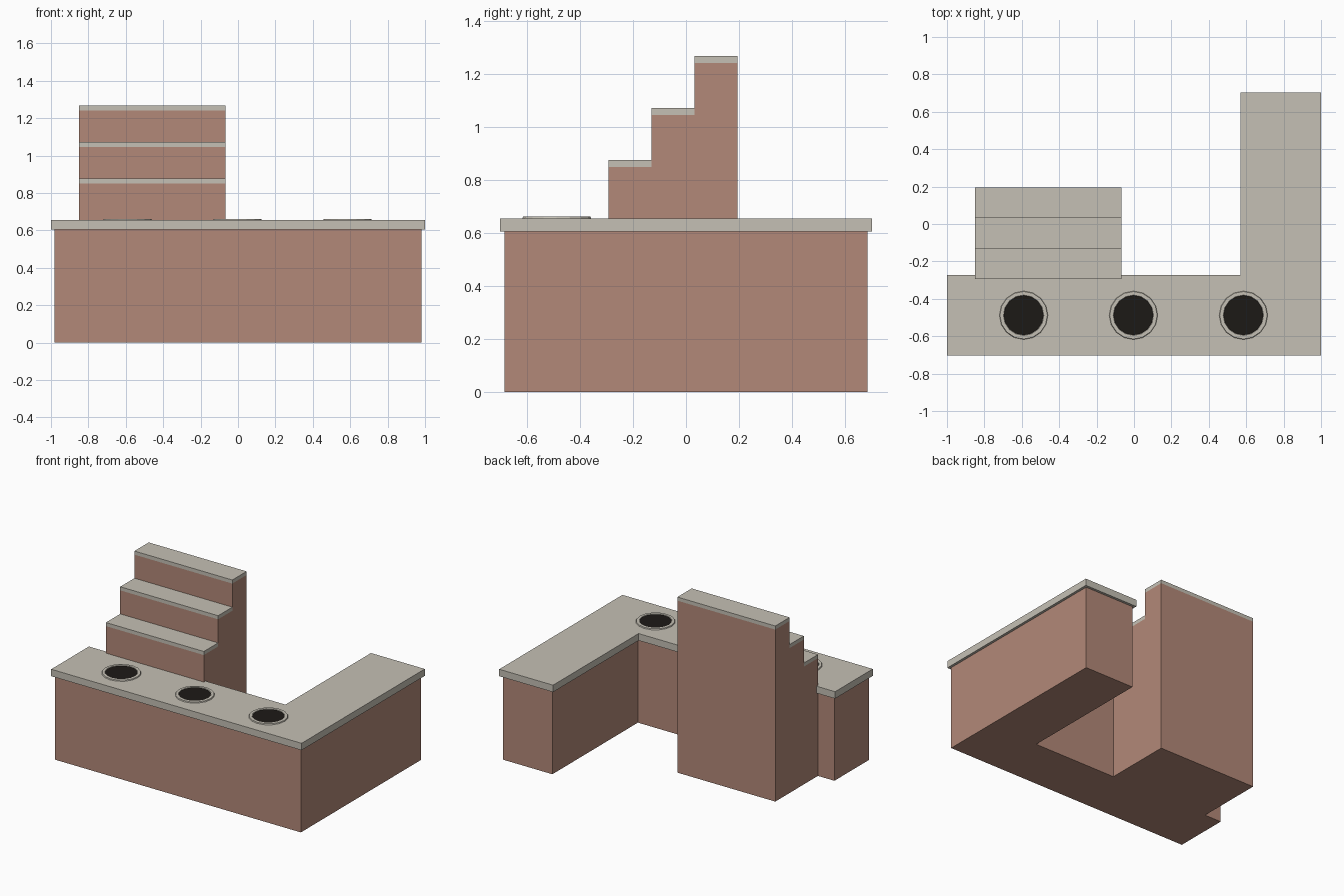
import bpy, bmesh, math

if "Cube" in bpy.data.objects:
    bpy.data.objects.remove(bpy.data.objects["Cube"])


def material(name, rgb):
    m = bpy.data.materials.new(name)
    m.diffuse_color = (*rgb, 1)
    m.use_nodes = True
    m.node_tree.nodes["Principled BSDF"].inputs["Base Color"].default_value = m.diffuse_color
    return m


CLAY = material("clay_panel", (0.45, 0.25, 0.19))
STONE = material("pale_stone", (0.56, 0.53, 0.46))
BLACK = material("black", (0.012, 0.01, 0.008))


def finish(name, bm, mat):
    bmesh.ops.recalc_face_normals(bm, faces=bm.faces)
    me = bpy.data.meshes.new(name)
    bm.to_mesh(me)
    bm.free()
    ob = bpy.data.objects.new(name, me)
    me.materials.append(mat)
    bpy.context.collection.objects.link(ob)
    return ob


def prism(name, points, direction, mat):
    """Extrude a planar outline along a direction."""
    bm = bmesh.new()
    face = bm.faces.new([bm.verts.new(p) for p in points])
    ext = bmesh.ops.extrude_face_region(bm, geom=[face])
    verts = [g for g in ext["geom"] if isinstance(g, bmesh.types.BMVert)]
    bmesh.ops.translate(bm, verts=verts, vec=direction)
    return finish(name, bm, mat)


def l_shape(d, z):
    """L-shaped counter outline, inset by d."""
    return [(-1 + d, -0.703 + d, z), (1 - d, -0.703 + d, z), (1 - d, 0.703 - d, z),
            (0.57 + d, 0.703 - d, z), (0.57 + d, -0.273 - d, z), (-1 + d, -0.273 - d, z)]


# L-shaped counter
prism("counter_base", l_shape(0.018, 0), (0, 0, 0.605), CLAY)
prism("counter_top", l_shape(0, 0.605), (0, 0, 0.05), STONE)

# Stepped display shelf with a pale cap on each tread
X0, WIDTH, CAP = -0.85, 0.782, 0.026
ys = [-0.293, -0.13, 0.032, 0.195]
tops = [0.876, 1.072, 1.268]
outline = [(X0, ys[0], 0)]
for i, top in enumerate(tops):
    outline += [(X0, ys[i], top - CAP), (X0, ys[i + 1], top - CAP)]
outline.append((X0, ys[3], 0))
prism("shelf_body", outline, (WIDTH, 0, 0), CLAY)
for i, top in enumerate(tops):
    a, b = ys[i], ys[i + 1]
    prism(f"shelf_cap_{i + 1}", [(X0, a, top - CAP), (X0, b, top - CAP), (X0, b, top), (X0, a, top)],
          (WIDTH, 0, 0), STONE)

# Round inset wells: low pale rim around a black disc
SIDES = 16
profile = [(0.13, 0.654), (0.127, 0.662), (0.108, 0.662), (0.103, 0.654)]
for i, x in enumerate((-0.59, -0.003, 0.585)):
    bm = bmesh.new()
    rings = [[bm.verts.new((x + r * math.cos(2 * math.pi * k / SIDES),
                            -0.488 + r * math.sin(2 * math.pi * k / SIDES), z))
              for k in range(SIDES)] for r, z in profile]
    for p in range(4):
        a, b = rings[p], rings[(p + 1) % 4]
        for k in range(SIDES):
            n = (k + 1) % SIDES
            bm.faces.new((a[k], a[n], b[n], b[k]))
    finish(f"well_rim_{i + 1}", bm, STONE)
    disc = [(x + 0.106 * math.cos(2 * math.pi * k / SIDES),
             -0.488 + 0.106 * math.sin(2 * math.pi * k / SIDES), 0.65) for k in range(SIDES)]
    prism(f"well_disc_{i + 1}", disc, (0, 0, 0.009), BLACK)
